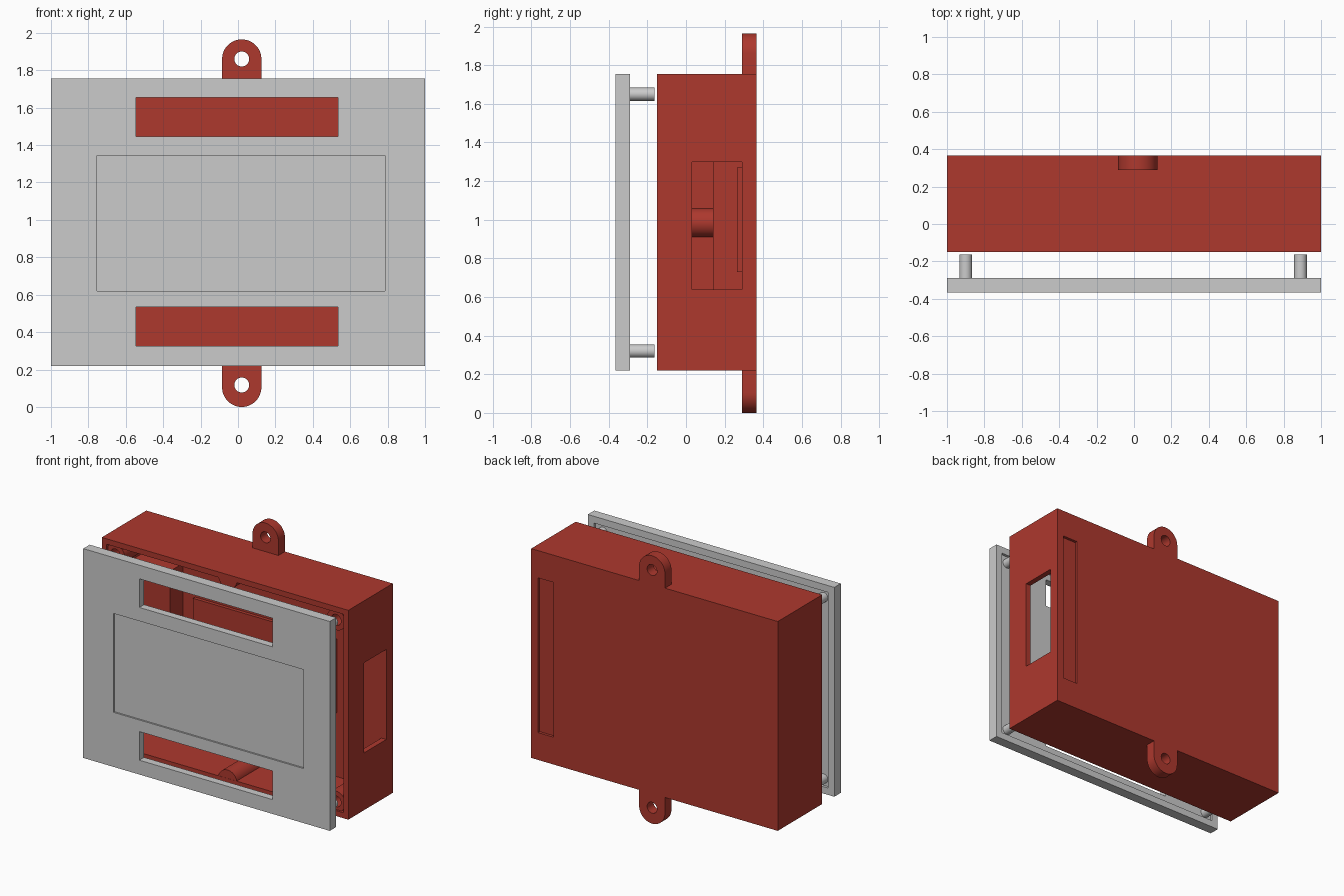
import bpy, bmesh, math

if "Cube" in bpy.data.objects:
    bpy.data.objects.remove(bpy.data.objects["Cube"])

red = bpy.data.materials.new("red_plastic")
red.diffuse_color = (0.42, 0.04, 0.027, 1)
red.use_nodes = True
red.node_tree.nodes["Principled BSDF"].inputs["Base Color"].default_value = red.diffuse_color


def prism(name, pts, y0, y1, mat=None):
    """Extrude an (x, z) outline from y0 to y1."""
    bm = bmesh.new()
    face = bm.faces.new([bm.verts.new((x, y0, z)) for x, z in pts])
    new = bmesh.ops.extrude_face_region(bm, geom=[face])["geom"]
    bmesh.ops.translate(bm, vec=(0, y1 - y0, 0),
                        verts=[v for v in new if isinstance(v, bmesh.types.BMVert)])
    bmesh.ops.recalc_face_normals(bm, faces=bm.faces)
    me = bpy.data.meshes.new(name)
    bm.to_mesh(me)
    bm.free()
    ob = bpy.data.objects.new(name, me)
    bpy.context.collection.objects.link(ob)
    if mat:
        me.materials.append(mat)
    return ob


def box(name, x0, x1, y0, y1, z0, z1, mat=None):
    return prism(name, [(x0, z0), (x1, z0), (x1, z1), (x0, z1)], y0, y1, mat)


def arc(cx, cz, r, a0, a1, n):
    return [(cx + r * math.cos(math.radians(a0 + (a1 - a0) * i / n)),
             cz + r * math.sin(math.radians(a0 + (a1 - a0) * i / n))) for i in range(n + 1)]


def rod(name, cx, cz, r, y0, y1, mat=None):
    return prism(name, arc(cx, cz, r, 0, 360, 40)[:-1], y0, y1, mat)


def cut(ob, *cutters):
    bpy.context.view_layer.objects.active = ob
    for c in cutters:
        m = ob.modifiers.new("cut", 'BOOLEAN')
        m.operation, m.solver, m.object = 'DIFFERENCE', 'EXACT', c
        bpy.ops.object.modifier_apply(modifier=m.name)
        bpy.data.objects.remove(c)


Z0, Z1, F, B = 0.22, 1.755, -0.15, 0.365
PEGS = [(x, z) for x in (-0.9, 0.89) for z in (0.32, 1.65)]

# Case: open-front tray, side window, shallow label recess on the back
case = box("case", -1, 1, F, B, Z0, Z1, red)
cut(case,
    box("cavity", -0.96, 0.96, F - 0.1, 0.29, Z0 + 0.04, Z1 - 0.04),
    box("window", 0.9, 1.1, 0.03, 0.2899, 0.64, 1.30),
    box("label", 0.82, 0.945, B - 0.02, B + 0.1, 0.42, 1.555))

# Corner posts with peg holes
for i, (x, z) in enumerate(PEGS):
    post = rod(f"corner_post_{i}", x, z, 0.075, F + 0.015, 0.3, red)
    cut(post, rod("hole", x, z, 0.04, F - 0.1, 0.02))

# Half-round ribs on the inner walls
prism("bottom_rib", arc(0.02, 0.247, 0.075, 0, 180, 20), F + 0.001, 0.3, red)
prism("top_rib", arc(0.02, 1.728, 0.075, 180, 360, 20), F + 0.001, 0.3, red)
prism("left_rib", arc(-0.973, 0.985, 0.075, -90, 90, 20), F + 0.001, 0.3, red)

# Board support and floor pad
box("board_support", -0.97, -0.65, 0.14, 0.3, 0.48, 1.49, red)
box("floor_pad", -0.55, 0.6, 0.265, 0.3, 0.73, 1.27, red)

# Mounting ears with screw holes
R = 0.105
for name, cz, wall, a in (("top_ear", 1.86, Z1, 0), ("bottom_ear", R, Z0, 180)):
    s = 1 if a == 0 else -1
    pts = [(0.02 - s * R, wall), (0.02 + s * R, wall)] + arc(0.02, cz, R, a, a + 180, 24)
    ear = prism(name, pts, 0.29, B, red)
    cut(ear, rod("hole", 0.02, cz + (0 if a == 0 else 0.012), 0.04, 0.2, 0.5))

# Lid: two slots, shallow front panel recess, recessed back
lid = box("lid", -1, 1, -0.365, -0.29, Z0, Z1)
cut(lid,
    box("back_recess", -0.95, 0.95, -0.31, -0.2, Z0 + 0.05, Z1 - 0.05),
    box("panel", -0.755, 0.785, -0.45, -0.353, 0.62, 1.345),
    box("slot_a", -0.545, 0.535, -0.45, -0.2, 1.445, 1.655),
    box("slot_b", -0.545, 0.535, -0.45, -0.2, 0.325, 0.535))
for i, (x, z) in enumerate(PEGS):
    rod(f"lid_peg_{i}", x, z, 0.034, -0.32, -0.162)

# Smooth the curved walls, keep edges sharp
bpy.ops.object.select_all(action='SELECT')
bpy.context.view_layer.objects.active = case
bpy.ops.object.shade_smooth_by_angle(angle=math.radians(30))
